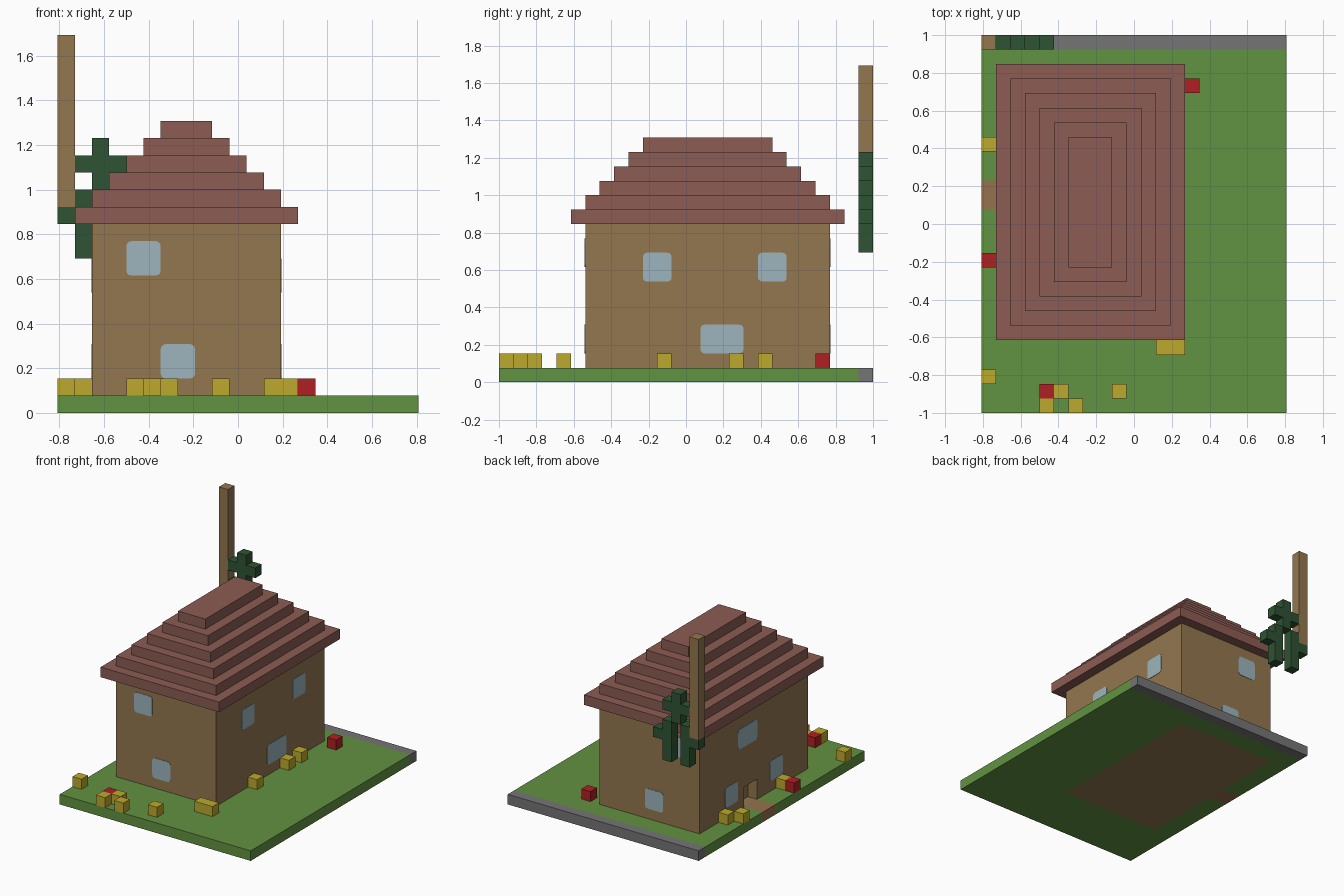
import bpy, bmesh, math
from mathutils import Vector

cube = bpy.data.objects.get("Cube")
if cube:
    bpy.data.objects.remove(cube, do_unlink=True)

U = 2 / 26                                  # one block
ORIGIN = Vector((-10.5 * U, -1, 0))


def material(name, rgb):
    linear = [((c / 255 + 0.055) / 1.055) ** 2.4 for c in rgb] + [1]
    m = bpy.data.materials.new(name)
    m.use_nodes = True
    m.diffuse_color = linear
    m.node_tree.nodes["Principled BSDF"].inputs["Base Color"].default_value = linear
    return m


TAN = material("tan timber", (147, 119, 79))
DIRT = material("dirt path", (150, 114, 78))
ROOF = material("roof red brown", (139, 92, 83))
GRASS = material("grass green", (97, 146, 65))
STONE = material("stone grey", (117, 117, 117))
LEAF = material("dark leaf green", (47, 83, 51))
GLASS = material("window blue", (157, 181, 189))
YELLOW = material("flower yellow", (188, 170, 45))
RED = material("flower red", (176, 32, 35))


def finish(name, bm, *mats):
    bmesh.ops.recalc_face_normals(bm, faces=bm.faces)
    mesh = bpy.data.meshes.new(name)
    bm.to_mesh(mesh)
    bm.free()
    for m in mats:
        mesh.materials.append(m)
    obj = bpy.data.objects.new(name, mesh)
    bpy.context.collection.objects.link(obj)
    return obj


def add_box(bm, lo, hi):
    """Box between two corners given in blocks."""
    lo, hi = Vector(lo), Vector(hi)
    verts = bmesh.ops.create_cube(bm, size=1)["verts"]
    for v in verts:
        v.co = ORIGIN + U * Vector([lo[a] if v.co[a] < 0 else hi[a] for a in range(3)])


def boxes(name, mat, *spans):
    bm = bmesh.new()
    for lo, hi in spans:
        add_box(bm, lo, hi)
    return finish(name, bm, mat)


# Ground slab: grass, stone strip at the back, dirt under the house and on the path
bm = bmesh.new()
add_box(bm, (0, 0, 0), (21, 26, 1))
for axis, cuts in ((0, (2, 13)), (1, (6, 14, 16, 23, 25))):
    for c in cuts:
        normal = Vector((axis == 0, axis == 1, 0))
        bmesh.ops.bisect_plane(bm, geom=bm.verts[:] + bm.edges[:] + bm.faces[:],
                               plane_co=ORIGIN + normal * c * U, plane_no=normal)
for f in bm.faces:
    x, y, _ = (f.calc_center_median() - ORIGIN) / U
    if y > 25:
        f.material_index = 1
    elif 2 < x < 13 and 6 < y < 23:
        f.material_index = 3
    elif x < 2 and 14 < y < 16:
        f.material_index = 2
finish("ground", bm, GRASS, STONE, DIRT, TAN)

# Walls, with a recessed doorway on the -x side
boxes("walls", TAN,
      ((3, 6, 1), (13, 23, 11)),
      ((2, 6, 1), (3, 14, 11)),
      ((2, 16, 1), (3, 23, 11)),
      ((2, 14, 3), (3, 16, 11)))

# Stepped roof
for s in range(6):
    boxes(f"roof_step_{s + 1}", ROOF, ((1 + s, 5 + s, 11 + s), (14 - s, 24 - s, 12 + s)))


# Rounded window panes as thin plates
def window(name, axis, sign, wall, start, width, bottom):
    r, thick = 0.022, 0.004
    w, h = width * U, 2 * U
    bm = bmesh.new()
    ring = []
    for n in range(4):
        cx = w - r if n in (0, 3) else r
        cz = h - r if n < 2 else r
        for k in range(4):
            a = math.radians(90 * n + 30 * k)
            p = [0, 0, bottom * U + cz + r * math.sin(a)]
            p[axis] = wall * U - sign * 0.001
            p[1 - axis] = start * U + cx + r * math.cos(a)
            ring.append(bm.verts.new(ORIGIN + Vector(p)))
    face = bm.faces.new(ring)
    out = bmesh.ops.extrude_face_region(bm, geom=[face])["geom"]
    push = Vector((axis == 0, axis == 1, 0)) * sign * thick
    bmesh.ops.translate(bm, vec=push, verts=[g for g in out if isinstance(g, bmesh.types.BMVert)])
    finish(name, bm, GLASS)


for side, sign, wall in (("front", -1, 6), ("back", 1, 23)):
    window(side + "_upper_window", 1, sign, wall, 4, 2, 8)
    window(side + "_lower_window", 1, sign, wall, 6, 2, 2)
window("left_upper_window_a", 0, 1, 13, 10, 2, 7)
window("left_upper_window_b", 0, 1, 13, 18, 2, 7)
window("left_lower_window", 0, 1, 13, 14, 3, 2)
window("right_upper_window", 0, -1, 2, 14, 3, 7)
window("right_lower_window_a", 0, -1, 2, 10, 2, 2)
window("right_lower_window_b", 0, -1, 2, 17, 2, 2)

# Tall post at the back corner
boxes("post", TAN, ((0, 25, 12), (1, 26, 22)))

# Leafy ornament: cross on top, mirrored hanging limbs below
spans = [(2, 3, 13, 16), (1, 2, 14, 15), (3, 4, 14, 15),
         (1, 2, 9, 13), (3, 4, 9, 13), (0, 1, 11, 12), (4, 5, 11, 12)]
boxes("leaf_ornament", LEAF, *[((a, 25, c), (b, 26, d)) for a, b, c, d in spans])

# Flowers, one block each
yellow_spots = [(0, 2), (0, 18), (1, 19), (1, 10), (12, 4), (13, 4), (5, 1),
                (4, 0), (6, 0), (9, 1), (13, 11), (13, 16), (13, 18)]
red_spots = [(14, 22), (0, 10), (4, 1)]
for label, mat, spots in (("yellow", YELLOW, yellow_spots), ("red", RED, red_spots)):
    for n, (i, j) in enumerate(spots):
        boxes(f"{label}_flower_{n + 1}", mat, ((i, j, 1), (i + 1, j + 1, 2)))
